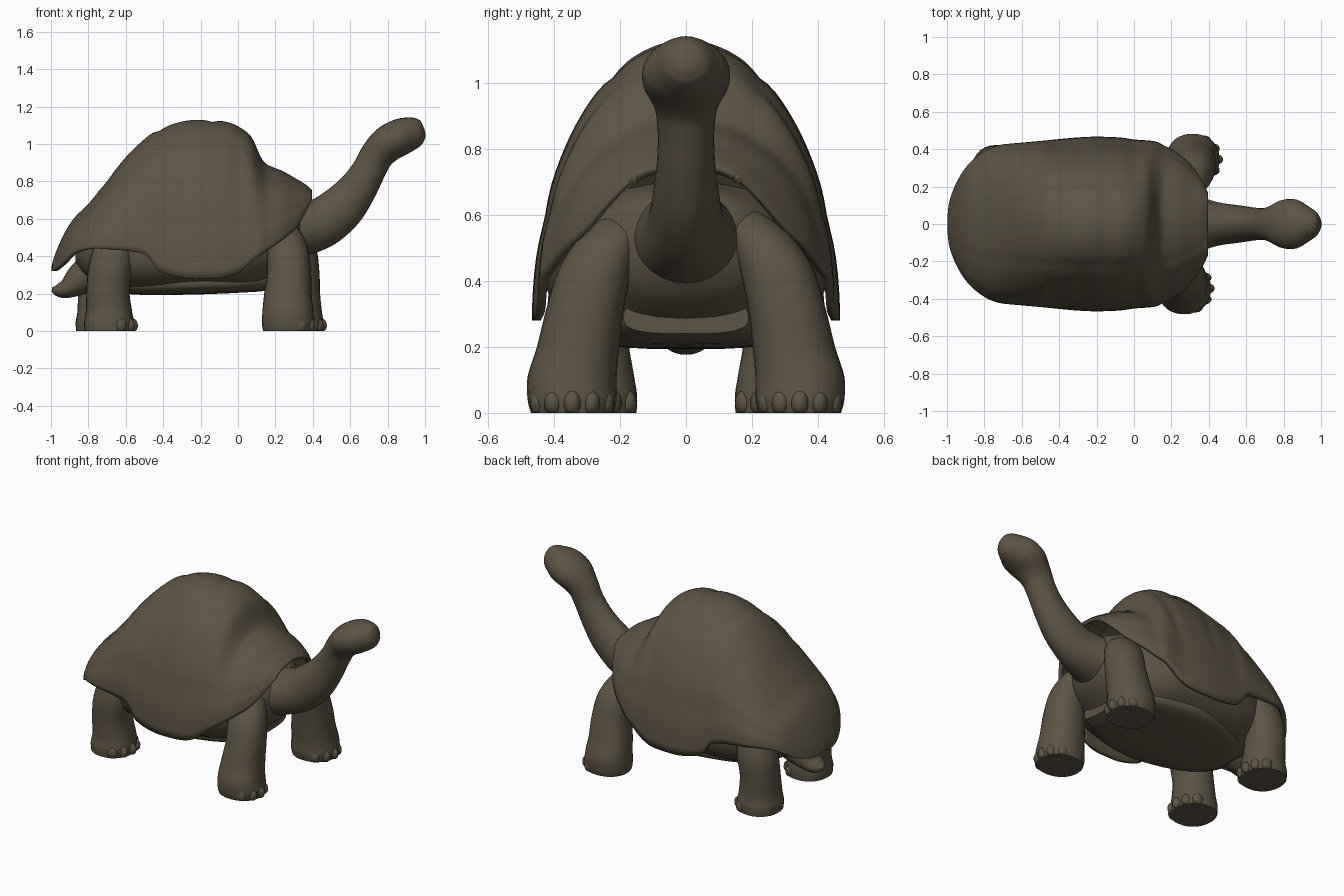
import bpy, bmesh, math
from mathutils import Vector

skin = bpy.data.materials.new("dark olive brown")
skin.diffuse_color = (0.108, 0.088, 0.058, 1)


def smooth_rows(rows, steps):
    """Spline through rows of numbers."""
    out = []
    for i in range(len(rows) - 1):
        p = [rows[max(i - 1, 0)], rows[i], rows[i + 1], rows[min(i + 2, len(rows) - 1)]]
        for k in range(steps):
            t = k / steps
            out.append([0.5 * (2 * b + (c - a) * t + (2 * a - 5 * b + 4 * c - d) * t * t
                               + (3 * b - a - 3 * c + d) * t ** 3) for a, b, c, d in zip(*p)])
    out.append(list(rows[-1]))
    return out


def grid_object(name, rings, closed=True, angle=50):
    """Skin a list of point rings with quads, capped when the rings are closed."""
    bm = bmesh.new()
    vs = [[bm.verts.new(p) for p in r] for r in rings]
    n = len(vs[0])
    for a, b in zip(vs, vs[1:]):
        for j in range(n if closed else n - 1):
            k = (j + 1) % n
            bm.faces.new((a[j], a[k], b[k], b[j]))
    if closed:
        bm.faces.new(vs[0])
        bm.faces.new(vs[-1])
    bmesh.ops.recalc_face_normals(bm, faces=bm.faces)
    return finish(name, bm, angle)


def finish(name, bm, angle=50):
    me = bpy.data.meshes.new(name)
    bm.to_mesh(me)
    bm.free()
    me.materials.append(skin)
    ob = bpy.data.objects.new(name, me)
    bpy.context.collection.objects.link(ob)
    bpy.ops.object.select_all(action='DESELECT')
    ob.select_set(True)
    bpy.context.view_layer.objects.active = ob
    bpy.ops.object.shade_smooth_by_angle(angle=math.radians(angle))
    return ob


def oval(c, u, v, power=2.0, n=28):
    """Rounded ring about c spanned by the half-axes u and v."""
    pts = []
    for i in range(n):
        a = 2 * math.pi * i / n
        ca, sa = math.cos(a), math.sin(a)
        e = 2 / power
        pts.append(c + u * math.copysign(abs(ca) ** e, ca) + v * math.copysign(abs(sa) ** e, sa))
    return pts


def path_loft(name, rows, power=2.0, upright=False):
    """Loft in the xz plane; rows are x, z, half width, half thickness."""
    rows = smooth_rows(rows, 5)
    rings = []
    for i, (x, z, w, h) in enumerate(rows):
        a, b = rows[max(i - 1, 0)], rows[min(i + 1, len(rows) - 1)]
        t = Vector((1, 0, 0)) if upright else Vector((b[0] - a[0], 0, b[1] - a[1])).normalized()
        rings.append(oval(Vector((x, 0, z)), Vector((0, w, 0)), Vector((-t.z, 0, t.x)) * h, power))
    return grid_object(name, rings)


# Domed shell: x, half width, rim height, top height
stations = [
    (-0.998, 0.03, 0.32, 0.335), (-0.985, 0.13, 0.325, 0.39), (-0.94, 0.24, 0.36, 0.50),
    (-0.88, 0.325, 0.415, 0.60), (-0.80, 0.39, 0.44, 0.68), (-0.72, 0.422, 0.44, 0.78),
    (-0.60, 0.435, 0.43, 0.93), (-0.49, 0.445, 0.405, 1.035), (-0.42, 0.452, 0.32, 1.08),
    (-0.30, 0.463, 0.285, 1.12), (-0.20, 0.467, 0.28, 1.13), (-0.08, 0.463, 0.285, 1.122),
    (0.0, 0.452, 0.31, 1.095), (0.07, 0.447, 0.365, 1.04), (0.12, 0.44, 0.405, 0.94),
    (0.16, 0.42, 0.43, 0.89), (0.24, 0.375, 0.49, 0.855), (0.31, 0.31, 0.55, 0.815),
    (0.36, 0.24, 0.63, 0.785), (0.395, 0.17, 0.70, 0.755)]


def groove(d, width):
    return math.exp(-(d / width) ** 2)


shell_rings = []
for x, w, rim, top in smooth_rows(stations, 4):
    ring = []
    for j in range(57):
        a = math.pi * j / 56
        c, s = math.cos(a), math.sin(a)
        # shallow seams between the shell plates
        side = abs(c)
        seam = max(groove(side - 0.48, 0.05), groove(side - 0.93, 0.03))
        cuts = (-0.70, -0.42, -0.14, 0.13) if side < 0.48 else (-0.56, -0.27, 0.0)
        if side < 0.93:
            seam = max(seam, max(groove(x - q, 0.03) for q in cuts))
        f = 1 - 0.012 * seam
        ring.append(Vector((x, w * c * f, rim + (top - rim) * s * f)))
    shell_rings.append(ring)
shell = grid_object("shell", shell_rings, closed=False, angle=60)
thick = shell.modifiers.new("thickness", 'SOLIDIFY')
thick.thickness = 0.025
thick.offset = -1

# Body under the shell
path_loft("body", [
    (-0.87, 0.42, 0.12, 0.05), (-0.80, 0.42, 0.26, 0.14), (-0.65, 0.43, 0.35, 0.22),
    (-0.45, 0.43, 0.41, 0.232), (-0.2, 0.44, 0.43, 0.24), (0.0, 0.445, 0.41, 0.24),
    (0.12, 0.465, 0.36, 0.235), (0.22, 0.49, 0.29, 0.20), (0.30, 0.51, 0.21, 0.16),
    (0.35, 0.52, 0.12, 0.10)], power=2.4, upright=True)

# Flat belly plate
path_loft("belly_plate", [
    (-0.70, 0.27, 0.15, 0.05), (-0.55, 0.255, 0.25, 0.06), (-0.25, 0.26, 0.33, 0.065),
    (0.0, 0.265, 0.30, 0.06), (0.14, 0.275, 0.23, 0.06), (0.215, 0.29, 0.19, 0.05)],
    power=3.0, upright=True)

# Neck and head in one sweep
path_loft("neck_and_head", [
    (0.15, 0.48, 0.20, 0.14), (0.30, 0.53, 0.165, 0.14), (0.40, 0.56, 0.13, 0.138),
    (0.47, 0.592, 0.112, 0.132), (0.56, 0.665, 0.10, 0.122), (0.64, 0.762, 0.088, 0.103),
    (0.70, 0.86, 0.086, 0.09), (0.74, 0.935, 0.098, 0.09), (0.80, 1.0, 0.13, 0.097),
    (0.87, 1.038, 0.13, 0.098), (0.93, 1.058, 0.095, 0.087), (0.97, 1.068, 0.068, 0.07),
    (0.99, 1.072, 0.04, 0.045), (0.998, 1.074, 0.01, 0.012)])

# Short wedge tail
path_loft("tail", [
    (-0.70, 0.37, 0.13, 0.11), (-0.83, 0.285, 0.105, 0.09), (-0.91, 0.23, 0.08, 0.055),
    (-0.96, 0.218, 0.055, 0.036), (-0.995, 0.222, 0.02, 0.012)])

# Legs: x, y, z, half length, half width, upwards from the sole
front_rows = [
    (0.275, 0.345, 0, 0.135, 0.125), (0.275, 0.345, 0.04, 0.142, 0.135),
    (0.272, 0.345, 0.11, 0.136, 0.135), (0.272, 0.327, 0.20, 0.127, 0.125),
    (0.278, 0.305, 0.32, 0.117, 0.117), (0.265, 0.27, 0.45, 0.112, 0.11),
    (0.235, 0.22, 0.55, 0.09, 0.085), (0.20, 0.18, 0.61, 0.04, 0.04)]
rear_rows = [
    (-0.70, 0.285, 0, 0.13, 0.135), (-0.70, 0.285, 0.05, 0.133, 0.137),
    (-0.70, 0.285, 0.11, 0.123, 0.128), (-0.705, 0.295, 0.22, 0.115, 0.12),
    (-0.69, 0.30, 0.35, 0.118, 0.118), (-0.665, 0.28, 0.48, 0.10, 0.10),
    (-0.64, 0.25, 0.54, 0.04, 0.04)]


def leg(name, rows, side, shift):
    rings = [oval(Vector((x + shift, side * y, z)), Vector((a, 0, 0)), Vector((0, b, 0)), 2.2)
             for x, y, z, a, b in smooth_rows(rows, 5)]
    grid_object(name + "_leg", rings)
    # blunt toes around the front of the foot
    bm = bmesh.new()
    cx, cy, _, a, b = rows[0]
    for deg in (-60, -30, 0, 30, 60):
        t = math.radians(deg)
        made = bmesh.ops.create_uvsphere(bm, u_segments=14, v_segments=10, radius=1)["verts"]
        for v in made:
            v.co = Vector((cx + shift + (a - 0.01) * math.cos(t) + 0.036 * v.co.x,
                           side * cy + (b - 0.01) * math.sin(t) + 0.028 * v.co.y,
                           max(0.0, 0.03 + 0.04 * v.co.z)))
    finish(name + "_toes", bm)


for word, side, front_shift, rear_shift in (("right", -1, -0.005, 0.01), ("left", 1, 0.04, -0.035)):
    leg("front_" + word, front_rows, side, front_shift)
    leg("rear_" + word, rear_rows, side, rear_shift)
